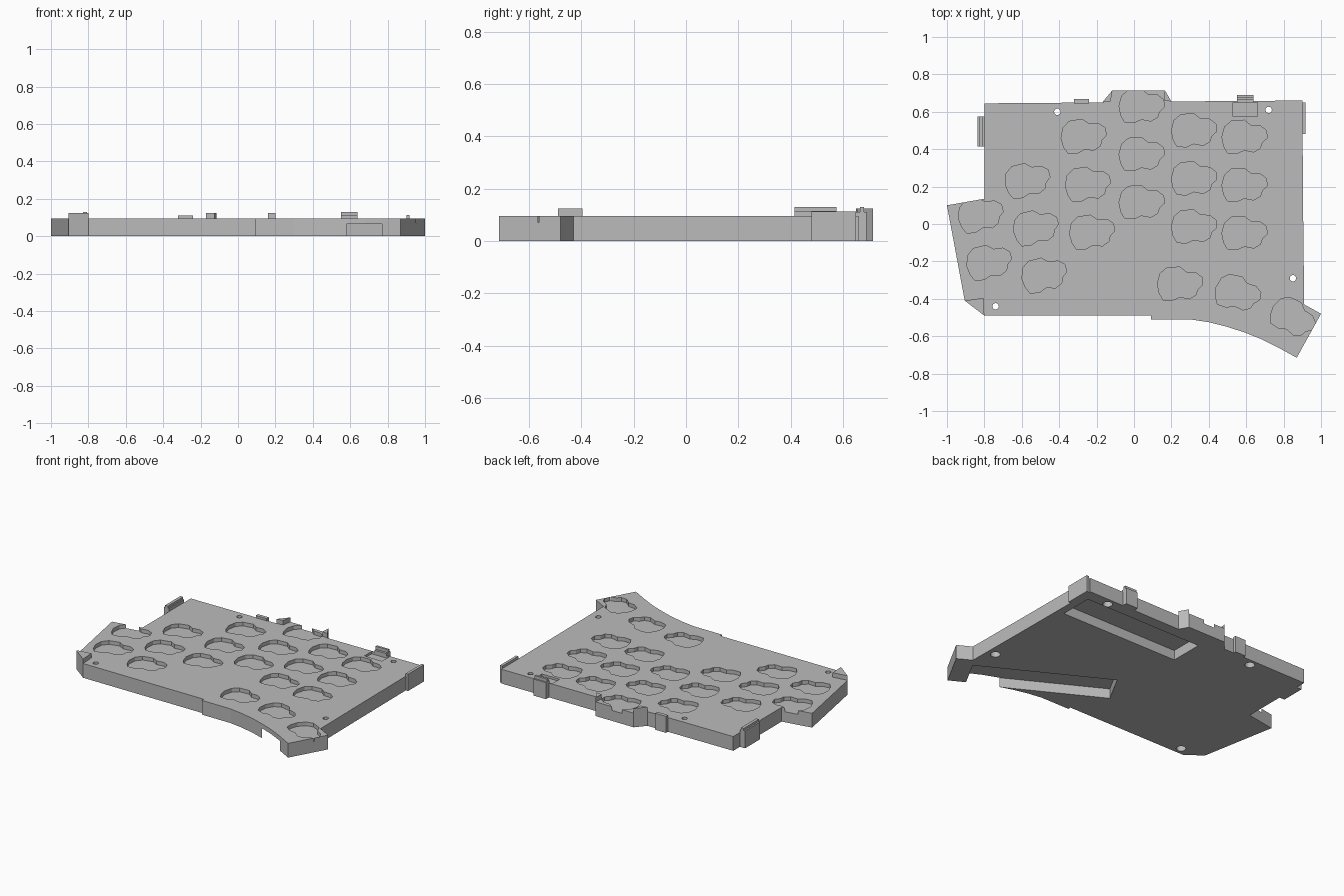
import bpy
import bmesh
from math import radians
from mathutils import Matrix, Vector

if "Cube" in bpy.data.objects:
    bpy.data.objects.remove(bpy.data.objects["Cube"])

grey = bpy.data.materials.new("plain_grey")
grey.use_nodes = True
COLOUR = (0.5, 0.5, 0.5, 1)
grey.diffuse_color = COLOUR
grey.node_tree.nodes["Principled BSDF"].inputs["Base Color"].default_value = COLOUR

TOP = 0.095        # upper face of the case
KEY_FLOOR = 0.07   # floor of the switch recesses
POCKET = 0.065     # ceiling of the underside pockets


def prism(name, outline, low, high, at=(0, 0), turn=0):
    """Extrude a flat outline between two heights."""
    bm = bmesh.new()
    face = bm.faces.new([bm.verts.new((x, y, low)) for x, y in outline])
    new = bmesh.ops.extrude_face_region(bm, geom=[face])["geom"]
    bmesh.ops.translate(bm, vec=(0, 0, high - low),
                        verts=[v for v in new if isinstance(v, bmesh.types.BMVert)])
    bmesh.ops.recalc_face_normals(bm, faces=bm.faces)
    bm.transform(Matrix.Translation((*at, 0)) @ Matrix.Rotation(radians(turn), 4, "Z"))
    mesh = bpy.data.meshes.new(name)
    bm.to_mesh(mesh)
    bm.free()
    mesh.materials.append(grey)
    obj = bpy.data.objects.new(name, mesh)
    bpy.context.collection.objects.link(obj)
    return obj


def rect(x0, x1, y0, y1):
    return [(x0, y0), (x1, y0), (x1, y1), (x0, y1)]


def circle(radius, sides=20):
    arm = Vector((radius, 0))
    return [Matrix.Rotation(radians(360 * i / sides), 2) @ arm for i in range(sides)]


def cut(target, cutter):
    """Subtract the cutter and delete it."""
    cutter.hide_render = True
    mod = target.modifiers.new("cut", "BOOLEAN")
    mod.operation = "DIFFERENCE"
    mod.solver = "EXACT"
    mod.object = cutter
    with bpy.context.temp_override(object=target, active_object=target):
        bpy.ops.object.modifier_apply(modifier=mod.name)
    bpy.data.objects.remove(cutter)


# Case plate with the thumb wing, back bump and stepped outer column
case = prism("case_plate", [
    (-0.8, -0.49), (0.09, -0.49), (0.09, -0.51), (0.3, -0.51), (0.4, -0.525),
    (0.5, -0.55), (0.6, -0.583), (0.68, -0.615), (0.77, -0.66), (0.87, -0.715),
    (1.0, -0.48), (0.91, -0.43), (0.905, 0.0), (0.9, 0.66), (0.2, 0.655),
    (0.165, 0.715), (-0.115, 0.715), (-0.17, 0.65), (-0.8, 0.645),
    (-0.8, 0.135), (-1.0, 0.1), (-0.905, -0.41)], 0, TOP)

# Switch recesses: column top position, tilt, number of keys
blob = [(-0.12, 0.0), (-0.105, 0.055), (-0.07, 0.085), (0.0, 0.09), (0.035, 0.062),
        (0.085, 0.06), (0.118, 0.035), (0.122, -0.005), (0.095, -0.03),
        (0.085, -0.06), (0.05, -0.08), (0.0, -0.07), (-0.04, -0.088),
        (-0.09, -0.085), (-0.11, -0.05)]
columns = [(-0.82, 0.05, 10, 2), (-0.57, 0.235, 10, 3), (-0.27, 0.47, 5, 3),
           (0.04, 0.63, 0, 3), (0.32, 0.5, 0, 3), (0.59, 0.465, 0, 3),
           (0.245, -0.32, 0, 1), (0.555, -0.37, -15, 1), (0.85, -0.5, -30, 1)]
for x, y, tilt, count in columns:
    step = Matrix.Rotation(radians(tilt), 2) @ Vector((0, -0.257))
    for i in range(count):
        cut(case, prism("key_cutter", blob, KEY_FLOOR, 0.2,
                        Vector((x, y)) + step * i, tilt))

# Underside pockets, the second one breaking out through the front curve
cut(case, prism("pocket_cutter", rect(-0.02, 0.85, 0.355, 0.58), -0.1, POCKET))
cut(case, prism("thumb_pocket_cutter", rect(-0.445, 0.445, -0.112, 0.112),
                -0.1, POCKET, (0.425, -0.365), -28.5))

# Screw holes with counterbores below
for spot in [(-0.41, 0.6), (0.72, 0.61), (0.85, -0.29), (-0.74, -0.44)]:
    cut(case, prism("screw_cutter", circle(0.017), -0.1, 0.2, spot))
    cut(case, prism("counterbore_cutter", circle(0.03), -0.1, 0.035, spot))

# Shallow notch in front of the back clip
cut(case, prism("notch_cutter", rect(0.53, 0.66, 0.575, 0.65), KEY_FLOOR + 0.01, 0.2))

# Edge clips and raised corner posts
prism("right_edge_clip", rect(0.9, 0.918, 0.48, 0.65), 0, 0.112)
prism("left_edge_clip", rect(-0.838, -0.8, 0.415, 0.575), 0, 0.115)
prism("left_clip_lip", rect(-0.828, -0.808, 0.415, 0.575), 0.115, 0.13)
prism("back_clip", rect(0.55, 0.64, 0.65, 0.69), 0, 0.11)
prism("back_clip_lip", rect(0.55, 0.64, 0.665, 0.68), 0.11, 0.13)
prism("small_back_clip", rect(-0.32, -0.24, 0.645, 0.668), 0, 0.11)
prism("bump_post_a", [(-0.17, 0.65), (-0.125, 0.655), (-0.115, 0.715)], 0, 0.125)
prism("bump_post_b", [(0.2, 0.655), (0.165, 0.715), (0.16, 0.66)], 0, 0.125)
prism("front_corner_post", [(-0.905, -0.41), (-0.8, -0.49), (-0.805, -0.395)], 0, 0.125)
